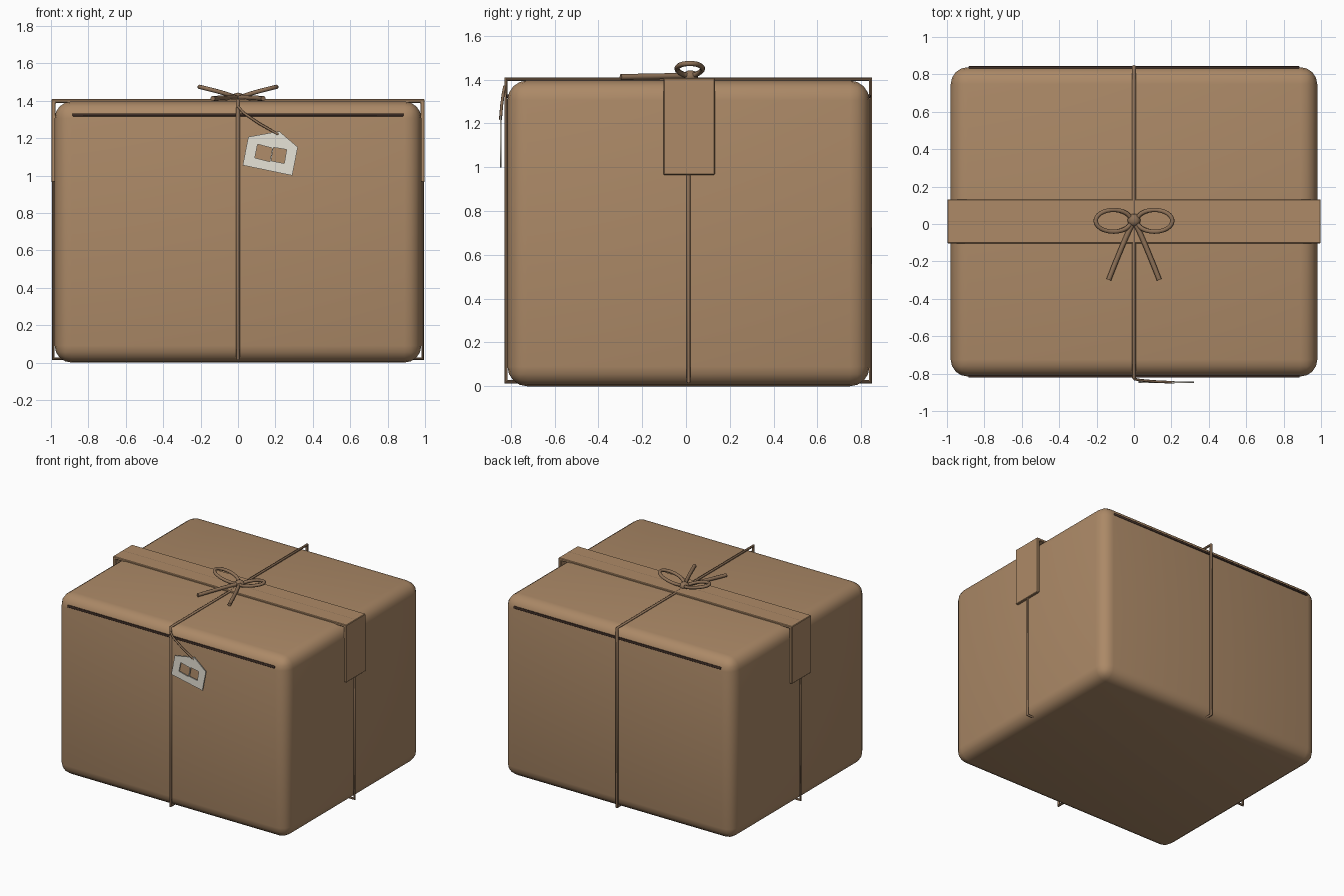
import bpy, bmesh, math
from mathutils import Matrix

cube = bpy.data.objects.get("Cube")
if cube:
    bpy.data.objects.remove(cube, do_unlink=True)


def material(name, rgb):
    m = bpy.data.materials.new(name)
    m.use_nodes = True
    m.diffuse_color = (*rgb, 1)
    bsdf = next(n for n in m.node_tree.nodes if n.type == 'BSDF_PRINCIPLED')
    bsdf.inputs["Base Color"].default_value = (*rgb, 1)
    bsdf.inputs["Roughness"].default_value = 0.8
    return m


card = material("cardboard brown", (0.41, 0.25, 0.135))
tape_mat = material("tape brown", (0.42, 0.255, 0.135))
twine = material("twine brown", (0.27, 0.165, 0.095))
dark = material("seam dark", (0.05, 0.028, 0.02))
paper = material("paper cream", (0.8, 0.77, 0.68))

MID_Y = 0.012


def add(name, data, mat):
    ob = bpy.data.objects.new(name, data)
    bpy.context.scene.collection.objects.link(ob)
    data.materials.append(mat)
    return ob


def activate(ob):
    bpy.ops.object.select_all(action='DESELECT')
    bpy.context.view_layer.objects.active = ob
    ob.select_set(True)


def smooth(ob, angle):
    activate(ob)
    bpy.ops.object.shade_smooth_by_angle(angle=math.radians(angle))


def box(name, low, high, mat, bevel, segments):
    size = [b - a for a, b in zip(low, high)]
    centre = [(a + b) / 2 for a, b in zip(low, high)]
    bm = bmesh.new()
    bmesh.ops.create_cube(bm, size=1, matrix=Matrix.Translation(centre) @ Matrix.Diagonal((*size, 1)))
    bmesh.ops.bevel(bm, geom=bm.edges[:], offset=bevel, segments=segments, profile=0.5, affect='EDGES')
    me = bpy.data.meshes.new(name)
    bm.to_mesh(me)
    bm.free()
    ob = add(name, me, mat)
    smooth(ob, 60)
    return ob


def cord(name, points, radius, cyclic=False, mat=twine):
    cu = bpy.data.curves.new(name, 'CURVE')
    cu.dimensions = '3D'
    cu.bevel_depth = radius
    cu.bevel_resolution = 2
    cu.use_fill_caps = True
    sp = cu.splines.new('POLY')
    sp.points.add(len(points) - 1)
    for p, co in zip(sp.points, points):
        p.co = (*co, 1)
    sp.use_cyclic_u = cyclic
    ob = add(name, cu, mat)
    activate(ob)
    bpy.ops.object.convert(target='MESH')
    smooth(ob, 50)
    return ob


# Rounded parcel body
box("parcel_body", (-0.98, -0.815, 0), (0.98, 0.838, 1.396), card, 0.09, 4)

# Lid seams on the front and back
for name, y in (("front_seam", -0.814), ("back_seam", 0.837)):
    box(name, (-0.885, y - 0.007, 1.317), (0.885, y + 0.007, 1.333), dark, 0.003, 1)

# Tape folded over the top and down both sides
profile = [(-0.998, 0.965), (-0.998, 1.408), (0.998, 1.408), (0.998, 0.965),
           (0.975, 0.965), (0.975, 1.388), (-0.975, 1.388), (-0.975, 0.965)]
bm = bmesh.new()
face = bm.faces.new([bm.verts.new((x, -0.103, z)) for x, z in profile])
ext = bmesh.ops.extrude_face_region(bm, geom=[face])
bmesh.ops.translate(bm, vec=(0, 0.235, 0), verts=[v for v in ext["geom"] if isinstance(v, bmesh.types.BMVert)])
bmesh.ops.recalc_face_normals(bm, faces=bm.faces[:])
bmesh.ops.bevel(bm, geom=bm.edges[:], offset=0.004, segments=1, affect='EDGES')
me = bpy.data.meshes.new("tape")
bm.to_mesh(me)
bm.free()
add("tape", me, tape_mat)

# Twine loops around the parcel
LOW, TOP = 0.021, 1.402
cord("lengthwise_twine", [(-0.987, MID_Y, LOW), (-0.987, MID_Y, TOP),
                          (0.987, MID_Y, TOP), (0.987, MID_Y, LOW)], 0.0095, True)
cord("crosswise_twine", [(0, -0.822, LOW), (0, -0.822, TOP),
                         (0, 0.842, TOP), (0, 0.842, LOW)], 0.0105, True)

# Bow: two raised loops, two tails and a knot
for side, s in (("left", 1), ("right", -1)):
    loop = []
    for i in range(32):
        a = math.tau * i / 32
        u = (1 - math.cos(a)) / 2
        loop.append((s * (0.015 + 0.19 * u), 0.017 + 0.058 * math.sin(a), 1.418 + 0.056 * u ** 0.8))
    cord(side + "_bow_loop", loop, 0.012, True)
    tail = []
    for i in range(9):
        t = i / 8
        tail.append((s * 0.135 * t ** 0.9, 0.015 - 0.313 * t, 1.418 - 0.006 * t))
    cord(side + "_bow_tail", tail, 0.0135)

bm = bmesh.new()
bmesh.ops.create_uvsphere(bm, u_segments=16, v_segments=10, radius=0.035,
                          matrix=Matrix.Translation((0, 0.02, 1.415)) @ Matrix.Diagonal((1, 1, 0.8, 1)))
me = bpy.data.meshes.new("bow_knot")
bm.to_mesh(me)
bm.free()
smooth(add("bow_knot", me, twine), 60)

# Paper tag with two square openings
outline = [(0.025, 1.055), (0.29, 1.0), (0.32, 1.152), (0.22, 1.237), (0.055, 1.207)]
left_hole = [(0.09, 1.095), (0.17, 1.075), (0.183, 1.147), (0.105, 1.167)]
right_hole = [(0.178, 1.079), (0.247, 1.065), (0.26, 1.139), (0.19, 1.15)]
cu = bpy.data.curves.new("paper_tag", 'CURVE')
cu.dimensions = '2D'
cu.fill_mode = 'BOTH'
cu.extrude = 0.004
for ring in (outline, left_hole, right_hole):
    sp = cu.splines.new('POLY')
    sp.points.add(len(ring) - 1)
    for p, (x, z) in zip(sp.points, ring):
        p.co = (x, z, 0, 1)
    sp.use_cyclic_u = True
tag = add("paper_tag", cu, paper)
tag.rotation_euler = (math.pi / 2, 0, 0)
tag.location.y = -0.846
activate(tag)
bpy.ops.object.convert(target='MESH')

# Thin cord that holds the tag
cord("tag_cord", [(0, -0.828, 1.37), (0.03, -0.835, 1.335), (0.11, -0.842, 1.28), (0.215, -0.847, 1.22)], 0.007)
